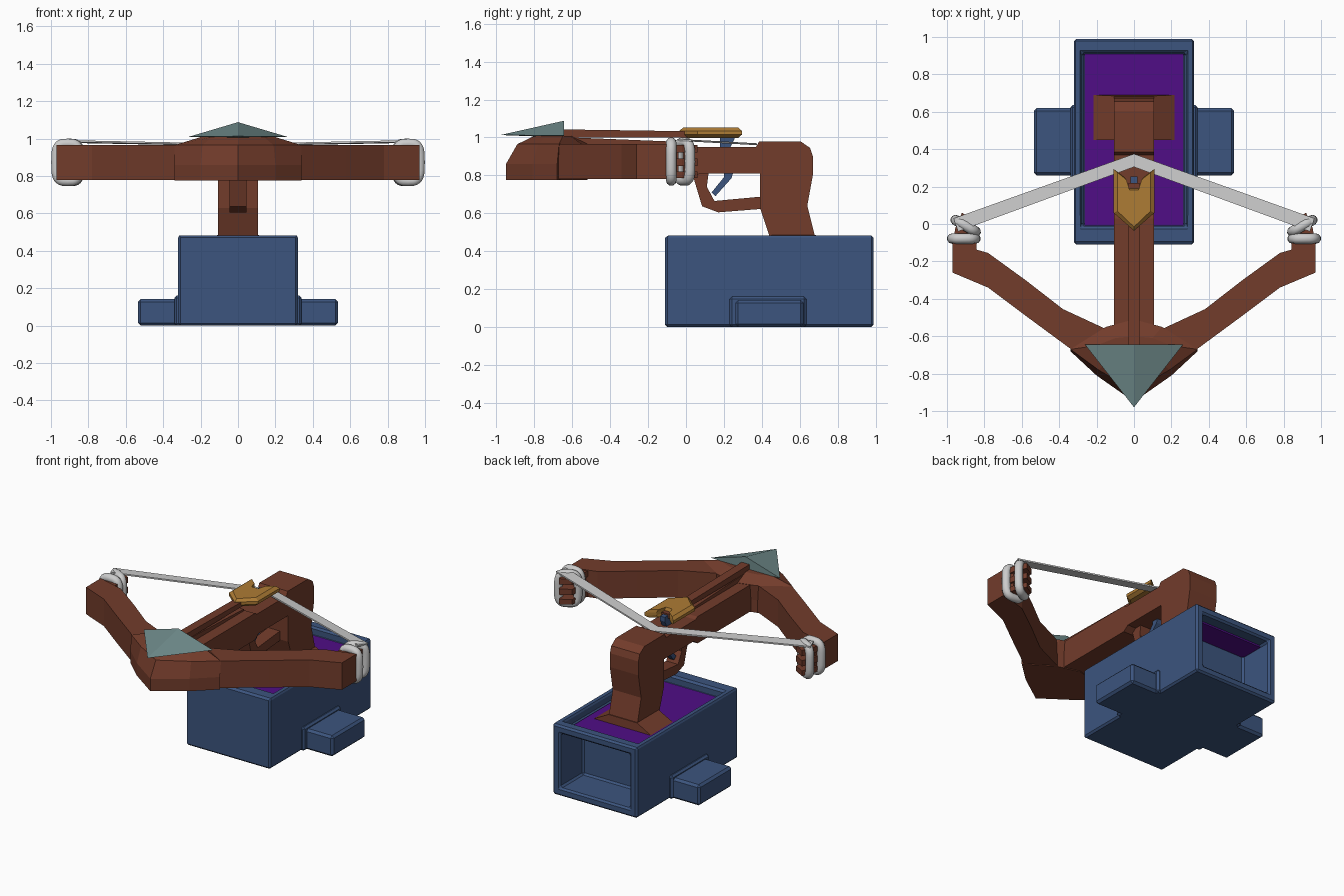
import bpy, bmesh
from math import cos, sin, pi, radians, copysign

if "Cube" in bpy.data.objects:
    bpy.data.objects.remove(bpy.data.objects["Cube"])


def mat(name, r, g, b):
    m = bpy.data.materials.new(name)
    m.diffuse_color = (r, g, b, 1)
    m.use_nodes = True
    m.node_tree.nodes["Principled BSDF"].inputs["Base Color"].default_value = m.diffuse_color
    return m


WOOD = mat("wood", .17, .045, .024)
BLUE = mat("blue", .045, .09, .21)
PURPLE = mat("purple", .08, .004, .24)
GOLD = mat("gold", .42, .20, .035)
TEAL = mat("teal", .16, .26, .26)


def finish(name, bm, m=None):
    bmesh.ops.recalc_face_normals(bm, faces=bm.faces)
    me = bpy.data.meshes.new(name)
    bm.to_mesh(me)
    bm.free()
    ob = bpy.data.objects.new(name, me)
    bpy.context.collection.objects.link(ob)
    if m:
        me.materials.append(m)
    return ob


def loft(name, rings, m=None):
    """Join equal-length rings of points and cap both ends."""
    bm = bmesh.new()
    rs = [[bm.verts.new(p) for p in r] for r in rings]
    n = len(rs[0])
    for a, b in zip(rs, rs[1:]):
        for i in range(n):
            j = (i + 1) % n
            bm.faces.new((a[i], a[j], b[j], b[i]))
    bm.faces.new(rs[0])
    bm.faces.new(rs[-1])
    return finish(name, bm, m)


def both(half):
    """Complete a half outline by mirroring it across x = 0."""
    return half + [(-x, y) for x, y in reversed(half) if x > 0]


def flat(pts, z):
    return [(x, y, z) for x, y in pts]


def side_prism(name, pts, w, m):
    return loft(name, [[(x, y, z) for y, z in pts] for x in (-w, w)], m)


def rect(x0, x1, y0, y1):
    return [(x0, y0), (x1, y0), (x1, y1), (x0, y1)]


def box(name, x0, x1, y0, y1, z0, z1, m, bevel=0):
    r = rect(x0, x1, y0, y1)
    ob = loft(name, [flat(r, z0), flat(r, z1)], m)
    if bevel:
        b = ob.modifiers.new("bevel", "BEVEL")
        b.width, b.segments = bevel, 1
    return ob


# Base box with a tray in the top and an opening in the back
base = box("base_box", -.32, .32, -.11, .99, 0, .483, BLUE, .012)
bm = bmesh.new()
bm.from_mesh(base.data)
bm.faces.ensure_lookup_table()
top = max(bm.faces, key=lambda f: f.calc_center_median().z)
back = max(bm.faces, key=lambda f: f.calc_center_median().y)
for face, thick, axis, depth in ((top, .055, 2, .063), (back, .08, 1, .25)):
    bmesh.ops.inset_individual(bm, faces=[face], thickness=thick)
    if face is top:
        for v in face.verts:
            v.co.y = -.01 if v.co.y < .4 else .915
    ext = bmesh.ops.extrude_discrete_faces(bm, faces=[face])["faces"][0]
    for v in ext.verts:
        v.co[axis] -= depth
bmesh.ops.recalc_face_normals(bm, faces=bm.faces)
bm.to_mesh(base.data)
bm.free()
box("tray_lining", -.265, .265, -.007, .91, .415, .43, PURPLE)

# Side feet with collars
for s, n in ((1, "right"), (-1, "left")):
    box(n + "_foot", *sorted((s * .29, s * .535)), .26, .62, 0, .142, BLUE, .015)
    box(n + "_foot_collar", *sorted((s * .29, s * .34)), .23, .635, 0, .16, BLUE, .012)

# Stock and grip in one profile
side_prism("stock", [
    (-.75, .78), (.03, .78), (.07, .81), (.39, .81), (.39, .63), (.44, .48),
    (.44, .42), (.68, .42), (.68, .48), (.64, .64), (.67, .805), (.67, .90),
    (.655, .945), (.605, .979), (.385, .979), (.37, .95), (.05, .95),
    (.03, .963), (-.75, .963)], .108, WOOD)
loft("grip_foot", [flat(rect(-.225, .225, .45, .69), .425),
                   flat(rect(-.108, .108, .45, .685), .485)], WOOD)

# Trigger guard and trigger
side_prism("trigger_guard", [
    (.03, .82), (.085, .637), (.17, .605), (.42, .625), (.42, .69),
    (.15, .665), (.11, .74), (.12, .82)], .045, WOOD)
side_prism("trigger", [
    (.20, .82), (.20, .79), (.135, .71), (.155, .69), (.24, .785), (.25, .82)],
    .018, BLUE)
side_prism("string_catch", [
    (.18, .94), (.18, 1.0), (.21, 1.02), (.255, 1.02), (.255, .99), (.23, .94)],
    .018, BLUE)

# Bow limbs
limb = both([(0, -.86), (.20, -.77), (.39, -.63), (.58, -.49), (.78, -.34), (.97, -.26),
             (.97, -.10), (.78, -.155), (.58, -.30), (.38, -.455), (.11, -.58), (0, -.58)])
loft("bow_limbs", [flat(limb, .78), flat(limb, .965)], WOOD)

# Raised hub at the nose of the bow
low = both([(0, -.95), (.20, -.81), (.34, -.68), (.15, -.56), (0, -.52)])
mid = both([(0, -.89), (.19, -.78), (.34, -.67), (.15, -.55), (0, -.51)])
high = both([(0, -.80), (.14, -.74), (.20, -.65), (.10, -.61), (0, -.60)])
loft("bow_hub", [flat(low, .775), flat(low, .86), flat(mid, .965), flat(high, 1.008)], WOOD)

# Limb tips (grooved) and their cord wraps
for s, n in ((1, "right"), (-1, "left")):
    tip = [(.84, -.15), (.97, -.11), (.955, -.02), (.92, .06), (.85, .02)]
    for k, (z0, z1) in enumerate(((.785, .82), (.85, .89), (.92, .96))):
        r = [(s * x, y) for x, y in tip]
        loft(f"{n}_tip_prong_{k}", [flat(r, z0), flat(r, z1)], WOOD)
    core = [(s * x, y) for x, y in ((.85, -.15), (.96, -.11), (.945, -.04), (.86, -.05))]
    loft(n + "_tip_core", [flat(core, .79), flat(core, .955)], WOOD)
    for k, (cx, cy, turn) in enumerate(((.91, -.078, 0), (.90, -.01, 30))):
        cu = bpy.data.curves.new(f"{n}_wrap_{k}", "CURVE")
        cu.dimensions = "3D"
        cu.bevel_depth, cu.bevel_resolution = .028, 3
        sp = cu.splines.new("POLY")
        sp.points.add(31)
        sp.use_cyclic_u = True
        for i, p in enumerate(sp.points):
            a = 2 * pi * i / 32
            u = .062 * copysign(abs(cos(a)) ** .55, cos(a))
            w = .10 * copysign(abs(sin(a)) ** .55, sin(a))
            p.co = (s * (cx + u * cos(radians(turn))), cy + u * sin(radians(turn)),
                    .873 + w, 1)
        ob = bpy.data.objects.new(cu.name, cu)
        bpy.context.collection.objects.link(ob)
        bpy.ops.object.select_all(action="DESELECT")
        ob.select_set(True)
        bpy.context.view_layer.objects.active = ob
        bpy.ops.object.convert(target="MESH")

# Flat drawn bowstring, sloping down to the catch
band = both([(0, .305), (.94, -.04), (.965, .03), (0, .375)])
loft("bowstring", [[(x, y, .985 - .055 * y + t) for x, y in band] for t in (-.005, .005)])

# Arrow: shaft, head and fletching
side_prism("arrow_shaft", [(-.68, 1.0), (.22, 1.0), (.22, 1.03), (-.68, 1.043)], .03, WOOD)
side_prism("arrow_rest", [(-.6, .95), (.02, .95), (.02, .975), (-.6, 1.0)], .03, WOOD)
bm = bmesh.new()
tip, l, r, t, b = [bm.verts.new(p) for p in (
    (0, -.98, 1.013), (-.262, -.645, 1.01), (.262, -.645, 1.01),
    (0, -.645, 1.088), (0, -.645, 1.0))]
for f in ((tip, r, t), (tip, t, l), (tip, l, b), (tip, b, r), (r, b, l, t)):
    bm.faces.new(f)
finish("arrow_head", bm, TEAL)
fl = both([(0, -.035), (.11, .06), (.11, .295), (.05, .25), (.03, .19), (0, .19)])
inner = [(x * .8, .13 + (y - .13) * .88) for x, y in fl]
loft("arrow_fletching", [flat(inner, .998), flat(fl, 1.015), flat(fl, 1.035),
                         flat(inner, 1.052)], GOLD)
